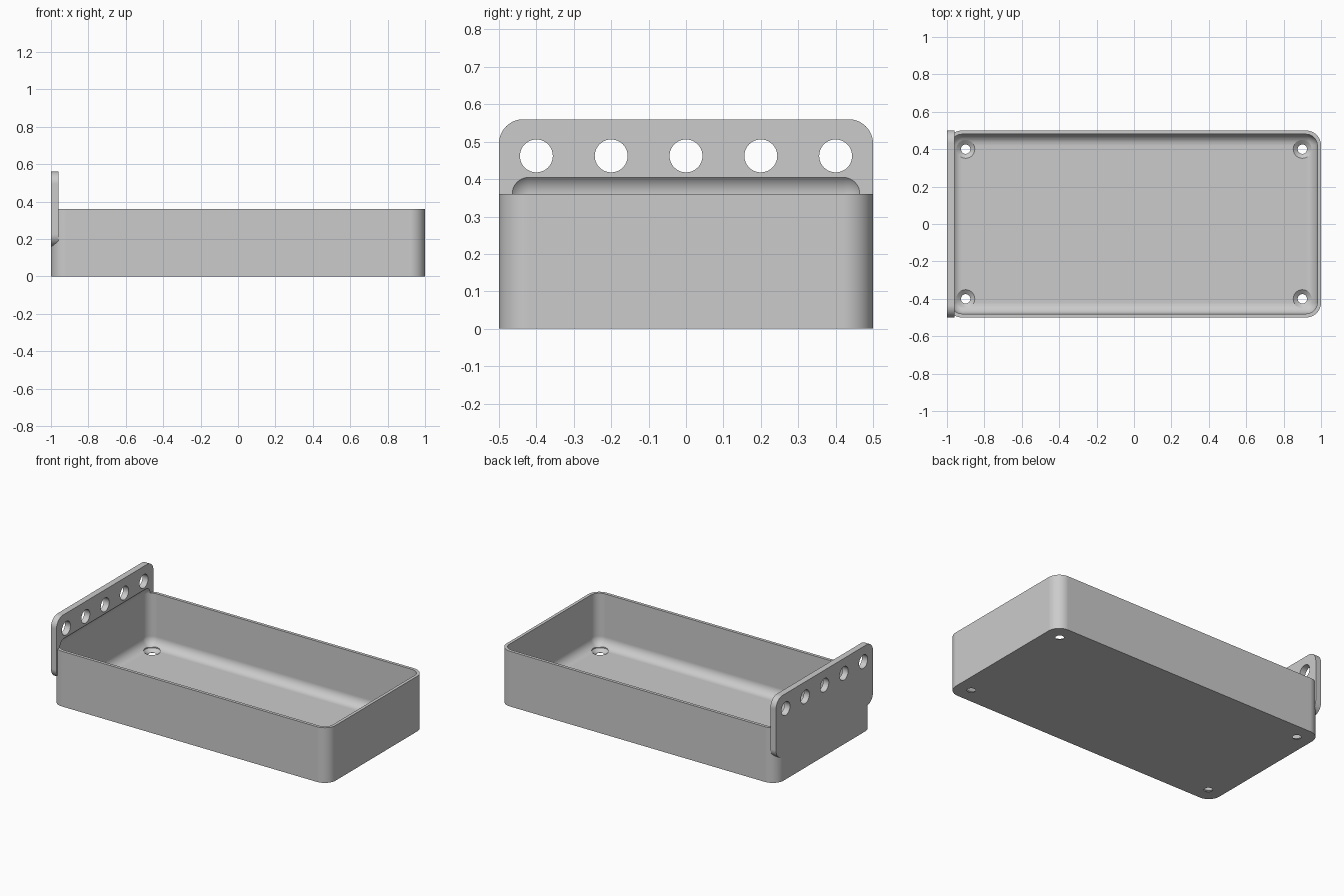
import bpy
import bmesh
import math

if "Cube" in bpy.data.objects:
    bpy.data.objects.remove(bpy.data.objects["Cube"], do_unlink=True)

grey = bpy.data.materials.new("light_grey")
grey.use_nodes = True
colour = (0.6, 0.6, 0.6, 1)
grey.diffuse_color = colour
grey.node_tree.nodes["Principled BSDF"].inputs["Base Color"].default_value = colour


def add_object(name, bm):
    bmesh.ops.recalc_face_normals(bm, faces=bm.faces)
    mesh = bpy.data.meshes.new(name)
    bm.to_mesh(mesh)
    bm.free()
    mesh.materials.append(grey)
    obj = bpy.data.objects.new(name, mesh)
    bpy.context.collection.objects.link(obj)
    return obj


def rounded_box(name, low, high, radius, axis=None):
    """Box with rounded edges: those along one axis, or all of them."""
    bm = bmesh.new()
    bmesh.ops.create_cube(bm, size=1)
    for v in bm.verts:
        v.co = [(a + b) / 2 + c * (b - a) for a, b, c in zip(low, high, v.co)]
    edges = [e for e in bm.edges if axis is None
             or abs(e.verts[0].co[axis] - e.verts[1].co[axis]) > 0.001]
    bmesh.ops.bevel(bm, geom=edges, offset=radius, segments=12,
                    profile=0.5, affect='EDGES')
    return add_object(name, bm)


def turned_cutter(name, profile, location, steps=40):
    """Closed solid of revolution around z, from (radius, height) points."""
    bm = bmesh.new()
    rings = [[bm.verts.new((r * math.cos(i * math.tau / steps),
                            r * math.sin(i * math.tau / steps), z))
              for i in range(steps)] for r, z in profile]
    for lower, upper in zip(rings, rings[1:]):
        for i in range(steps):
            j = (i + 1) % steps
            bm.faces.new((lower[i], lower[j], upper[j], upper[i]))
    bm.faces.new(rings[0])
    bm.faces.new(rings[-1])
    obj = add_object(name, bm)
    obj.location = location
    return obj


def combine(target, other, operation):
    mod = target.modifiers.new(operation, 'BOOLEAN')
    mod.operation = operation
    mod.solver = 'EXACT'
    mod.object = other
    bpy.context.view_layer.update()
    with bpy.context.temp_override(object=target, active_object=target):
        bpy.ops.object.modifier_apply(modifier=mod.name)
    bpy.data.objects.remove(other, do_unlink=True)


# Tray body with rounded upright corners, joined to the hanging plate
tray = rounded_box("tray", (-1, -0.5, 0), (1, 0.5, 0.36), 0.08, axis=2)
plate = rounded_box("hanging_plate", (-1, -0.5, 0.16), (-0.96, 0.5, 0.56), 0.065, axis=0)
combine(tray, plate, 'UNION')

# Cavity rounded on every edge, which also scoops into the plate
cavity = rounded_box("cavity_cutter", (-0.98, -0.48, 0.02), (0.98, 0.48, 0.42), 0.06)
combine(tray, cavity, 'DIFFERENCE')

# Countersunk screw holes in the floor
for x in (-0.9, 0.9):
    for y in (-0.4, 0.4):
        screw = turned_cutter("screw_cutter", [(0.025, -0.05), (0.025, 0.001),
                              (0.05, 0.021), (0.05, 0.1)], (x, y, 0))
        combine(tray, screw, 'DIFFERENCE')

# Row of round holes through the plate
for i in range(5):
    hole = turned_cutter("plate_hole_cutter", [(0.044, -0.1), (0.044, 0.1)],
                         (-0.98, -0.4 + 0.2 * i, 0.462))
    hole.rotation_euler.y = math.pi / 2
    combine(tray, hole, 'DIFFERENCE')

# Smooth curves with crisp edges and flat large faces
bpy.ops.object.select_all(action='DESELECT')
tray.select_set(True)
bpy.context.view_layer.objects.active = tray
bpy.ops.object.shade_smooth_by_angle(angle=math.radians(30))
weighted = tray.modifiers.new("flat_faces", 'WEIGHTED_NORMAL')
weighted.keep_sharp = True
